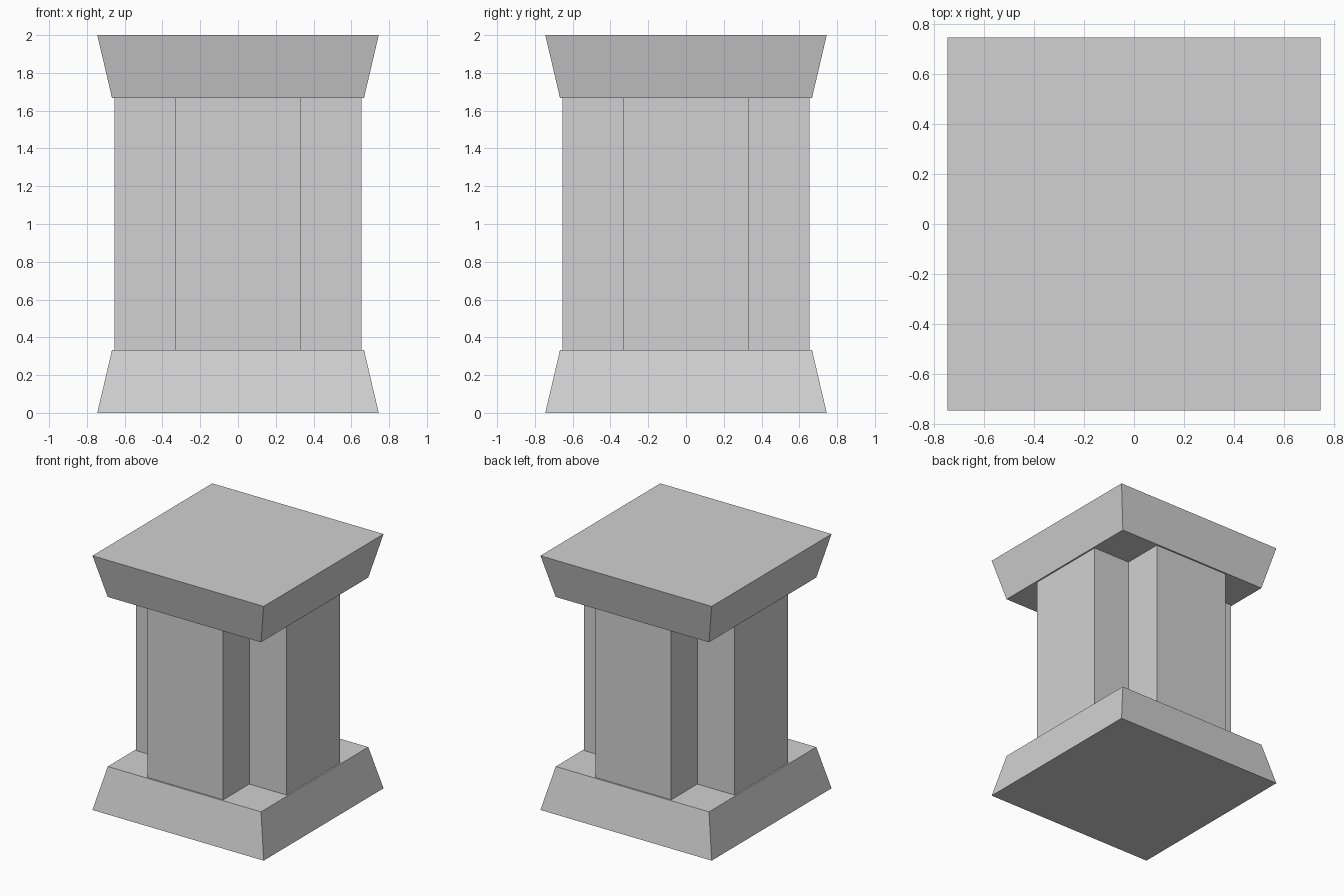
import bpy
import bmesh

cube = bpy.data.objects.get("Cube")
if cube:
    bpy.data.objects.remove(cube, do_unlink=True)

GREY = (0.64, 0.64, 0.64, 1)
stone = bpy.data.materials.new("grey stone")
stone.use_nodes = True
stone.diffuse_color = GREY
stone.node_tree.nodes["Principled BSDF"].inputs["Base Color"].default_value = GREY


def square(half):
    return [(-half, -half), (half, -half), (half, half), (-half, half)]


def loft(name, bottom, top, z0, z1):
    """Join two matching outlines into a closed solid."""
    bm = bmesh.new()
    low = [bm.verts.new((x, y, z0)) for x, y in bottom]
    high = [bm.verts.new((x, y, z1)) for x, y in top]
    bm.faces.new(low[::-1])
    bm.faces.new(high)
    n = len(low)
    for i in range(n):
        j = (i + 1) % n
        bm.faces.new((low[i], low[j], high[j], high[i]))
    mesh = bpy.data.meshes.new(name)
    bm.to_mesh(mesh)
    bm.free()
    mesh.materials.append(stone)
    obj = bpy.data.objects.new(name, mesh)
    bpy.context.collection.objects.link(obj)
    return obj


WIDE, NARROW = 0.745, 0.667    # slab half widths
ARM, REACH = 0.33, 0.655       # column arm half width and length
SLAB, HEIGHT = 0.333, 2.0

# Tapered slabs
loft("base_slab", square(WIDE), square(NARROW), 0, SLAB)
loft("top_slab", square(NARROW), square(WIDE), HEIGHT - SLAB, HEIGHT)

# Cross-shaped column: one notched corner turned through four quarters
cross = []
corner = [(REACH, ARM), (ARM, ARM), (ARM, REACH)]
for quarter in range(4):
    cross += corner
    corner = [(-y, x) for x, y in corner]
loft("cross_column", cross, cross, SLAB, HEIGHT - SLAB)
